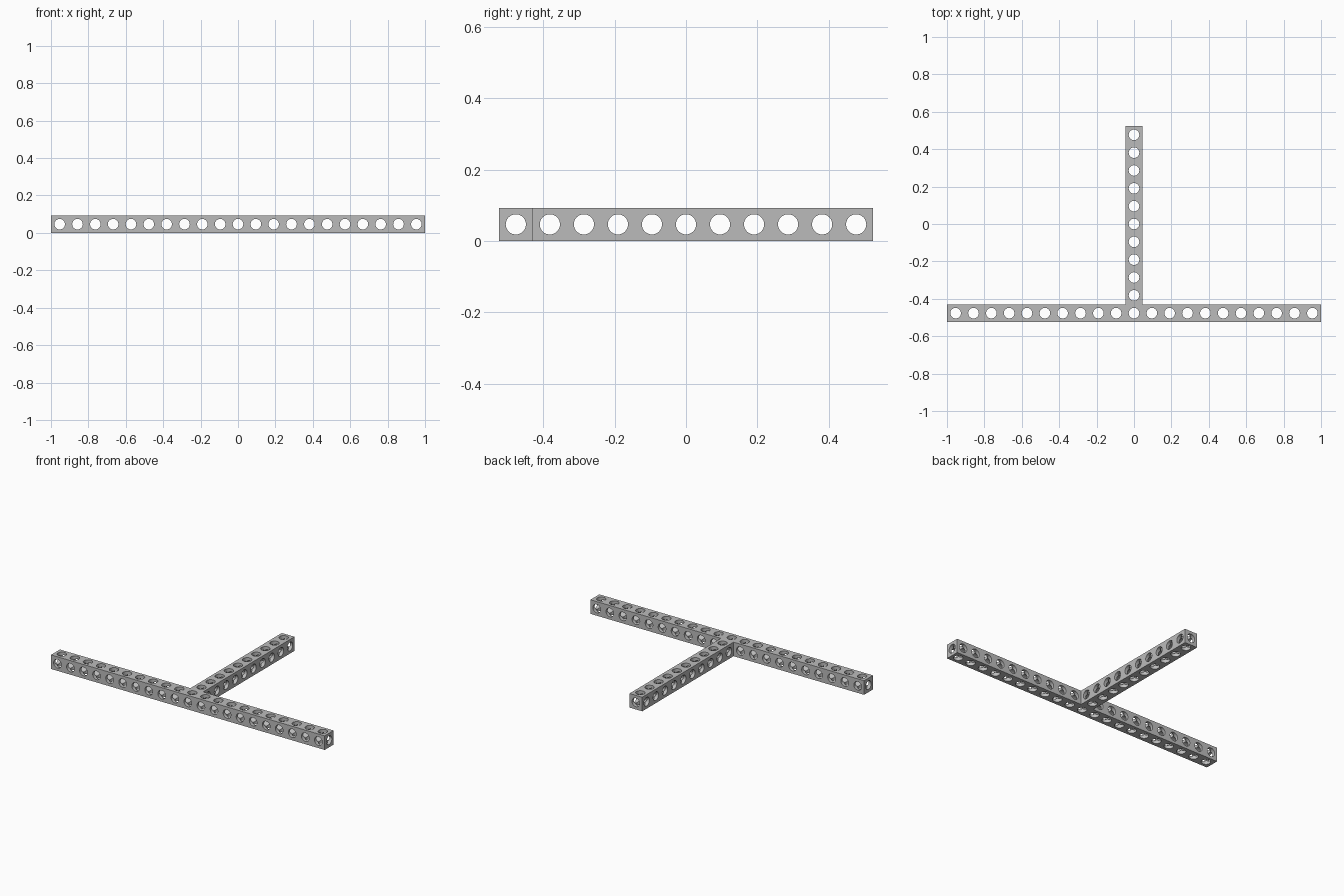
import bpy
import bmesh
import math

if "Cube" in bpy.data.objects:
    bpy.data.objects.remove(bpy.data.objects["Cube"], do_unlink=True)

PITCH = 0.09535        # hole spacing
HALF = 0.0465          # half the beam thickness
REACH = PITCH - HALF   # cell extent towards the next cell
RADIUS = 0.0283        # bore radius
SIDES = 32
ROW_Y = -5 * PITCH     # crossbar centre line

grey = bpy.data.materials.new("mid_grey")
grey.use_nodes = True
colour = (0.5, 0.5, 0.5, 1)
grey.diffuse_color = colour
grey.node_tree.nodes["Principled BSDF"].inputs["Base Color"].default_value = colour


def add_cell(bm, centre, extent, joined):
    """Block pierced by three crossing bores; joined sides get no outer plate."""
    for axis in range(3):
        u, v = (axis + 1) % 3, (axis + 2) % 3
        for sign in (-1, 1):
            depth = extent.get((axis, sign), HALF)

            def point(a, b, d):
                p = list(centre)
                p[u] += a
                p[v] += b
                p[axis] += sign * d
                return bm.verts.new(p)

            rings = []
            for i in range(SIDES):
                angle = 2 * math.pi * i / SIDES
                c, s = math.cos(angle), math.sin(angle)
                m = max(abs(c), abs(s))
                # Inner end follows the curve where the bores meet
                ring = [point(RADIUS * c, RADIUS * s, RADIUS * m),
                        point(RADIUS * c, RADIUS * s, depth)]
                if (axis, sign) not in joined:
                    eu = extent.get((u, 1 if c > 0 else -1), HALF)
                    ev = extent.get((v, 1 if s > 0 else -1), HALF)
                    ring.append(point(c / m * eu, s / m * ev, depth))
                rings.append(ring)
            for i, ring in enumerate(rings):
                after = rings[(i + 1) % SIDES]
                for j in range(len(ring) - 1):
                    bm.faces.new((ring[j], ring[j + 1], after[j + 1], after[j]))


def finish(name, bm):
    bmesh.ops.remove_doubles(bm, verts=bm.verts[:], dist=0.00005)
    bmesh.ops.recalc_face_normals(bm, faces=bm.faces[:])
    mesh = bpy.data.meshes.new(name)
    bm.to_mesh(mesh)
    bm.free()
    mesh.materials.append(grey)
    obj = bpy.data.objects.new(name, mesh)
    bpy.context.collection.objects.link(obj)
    bpy.ops.object.select_all(action='DESELECT')
    obj.select_set(True)
    bpy.context.view_layer.objects.active = obj
    bpy.ops.object.shade_smooth_by_angle(angle=math.radians(30))


# Crossbar: a junction cell with ten cells on each side
bar = bmesh.new()
add_cell(bar, (0, ROW_Y, HALF), {}, {(0, -1), (0, 1), (1, 1)})
for side in (-1, 1):
    for n in range(1, 11):
        joined = {(0, -side)} | ({(0, side)} if n < 10 else set())
        add_cell(bar, (side * n * PITCH, ROW_Y, HALF), {(0, -side): REACH}, joined)
finish("crossbar", bar)

# Stem: ten cells running back from the junction
stem = bmesh.new()
for n in range(1, 11):
    joined = {(1, -1)} | ({(1, 1)} if n < 10 else set())
    add_cell(stem, (0, ROW_Y + n * PITCH, HALF), {(1, -1): REACH}, joined)
finish("stem", stem)
